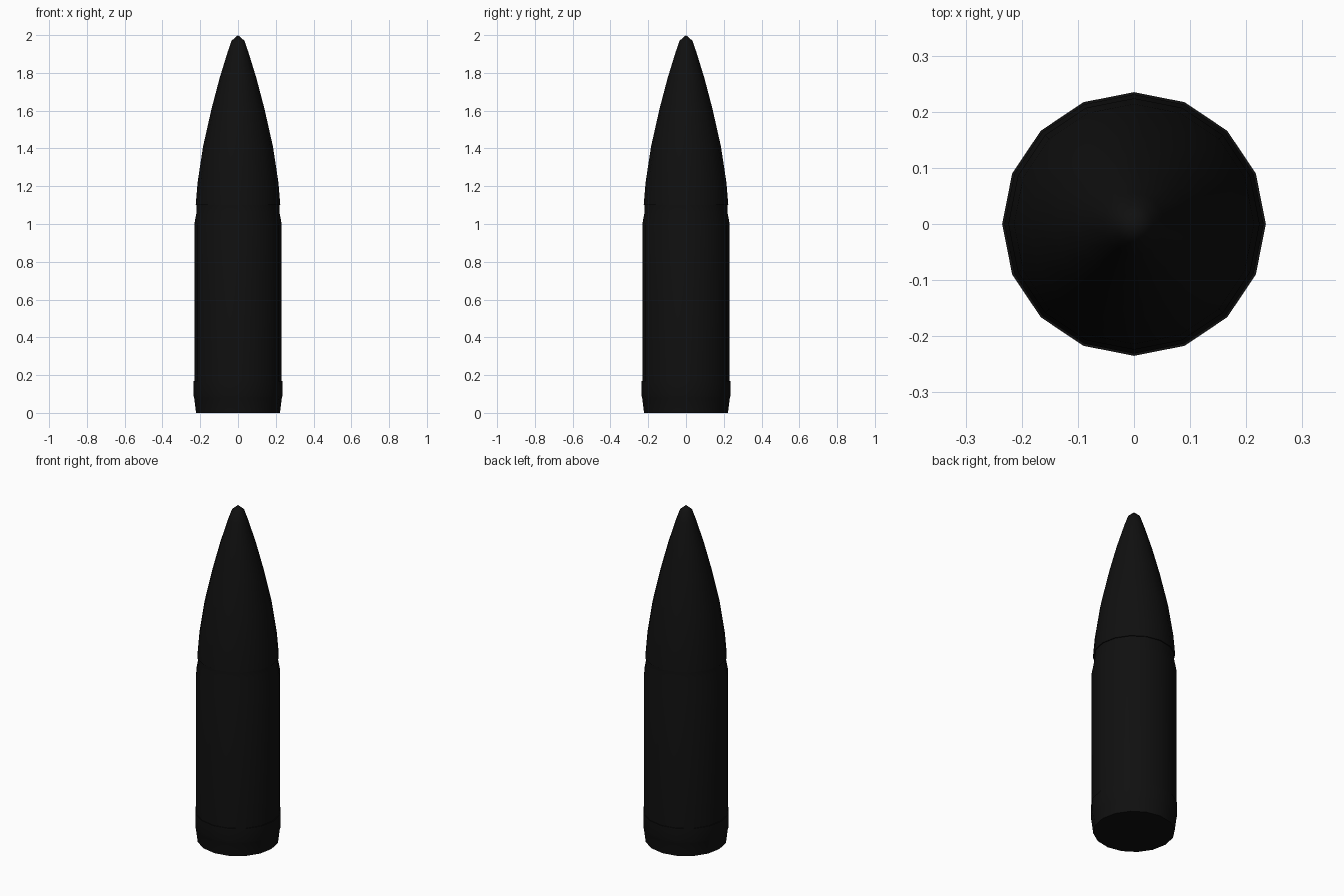
import bpy, bmesh
from math import cos, sin, tau

if "Cube" in bpy.data.objects:
    bpy.data.objects.remove(bpy.data.objects["Cube"])

SIDES = 16

black = bpy.data.materials.new("black")
black.diffuse_color = (0.005, 0.005, 0.005, 1)
black.use_nodes = True
black.node_tree.nodes["Principled BSDF"].inputs["Base Color"].default_value = black.diffuse_color


def lathe(name, profile):
    """Revolve (radius, z) points around z; zero radius makes a tip."""
    bm = bmesh.new()
    rings = []
    for r, z in profile:
        n = SIDES if r else 1
        rings.append([bm.verts.new((r * cos(tau * i / n), r * sin(tau * i / n), z))
                      for i in range(n)])
    for a, b in zip(rings, rings[1:]):
        for i in range(SIDES):
            j = (i + 1) % SIDES
            if len(b) == 1:
                bm.faces.new((a[i], a[j], b[0]))
            else:
                bm.faces.new((a[i], a[j], b[j], b[i]))
    # Close flat ends
    bm.faces.new(rings[0][::-1])
    if len(rings[-1]) > 1:
        bm.faces.new(rings[-1])
    bm.normal_update()
    mesh = bpy.data.meshes.new(name)
    bm.to_mesh(mesh)
    bm.free()
    mesh.materials.append(black)
    obj = bpy.data.objects.new(name, mesh)
    bpy.context.collection.objects.link(obj)
    bpy.ops.object.select_all(action='DESELECT')
    obj.select_set(True)
    bpy.context.view_layer.objects.active = obj
    bpy.ops.object.shade_smooth_by_angle(angle=0.52)
    return obj


# Cylindrical casing: tapered foot, base band, body and narrowed neck
lathe("casing", [(0.222, 0), (0.232, 0.08), (0.235, 0.09), (0.235, 0.17),
                 (0.231, 0.17), (0.231, 1.0), (0.219, 1.065), (0.219, 1.10)])

# Pointed nose cone with a slight lip over the neck
lathe("nose_cone", [(0.224, 1.10), (0.214, 1.22), (0.185, 1.41), (0.140, 1.61),
                    (0.098, 1.77), (0.055, 1.91), (0.034, 1.97), (0, 2.0)])
